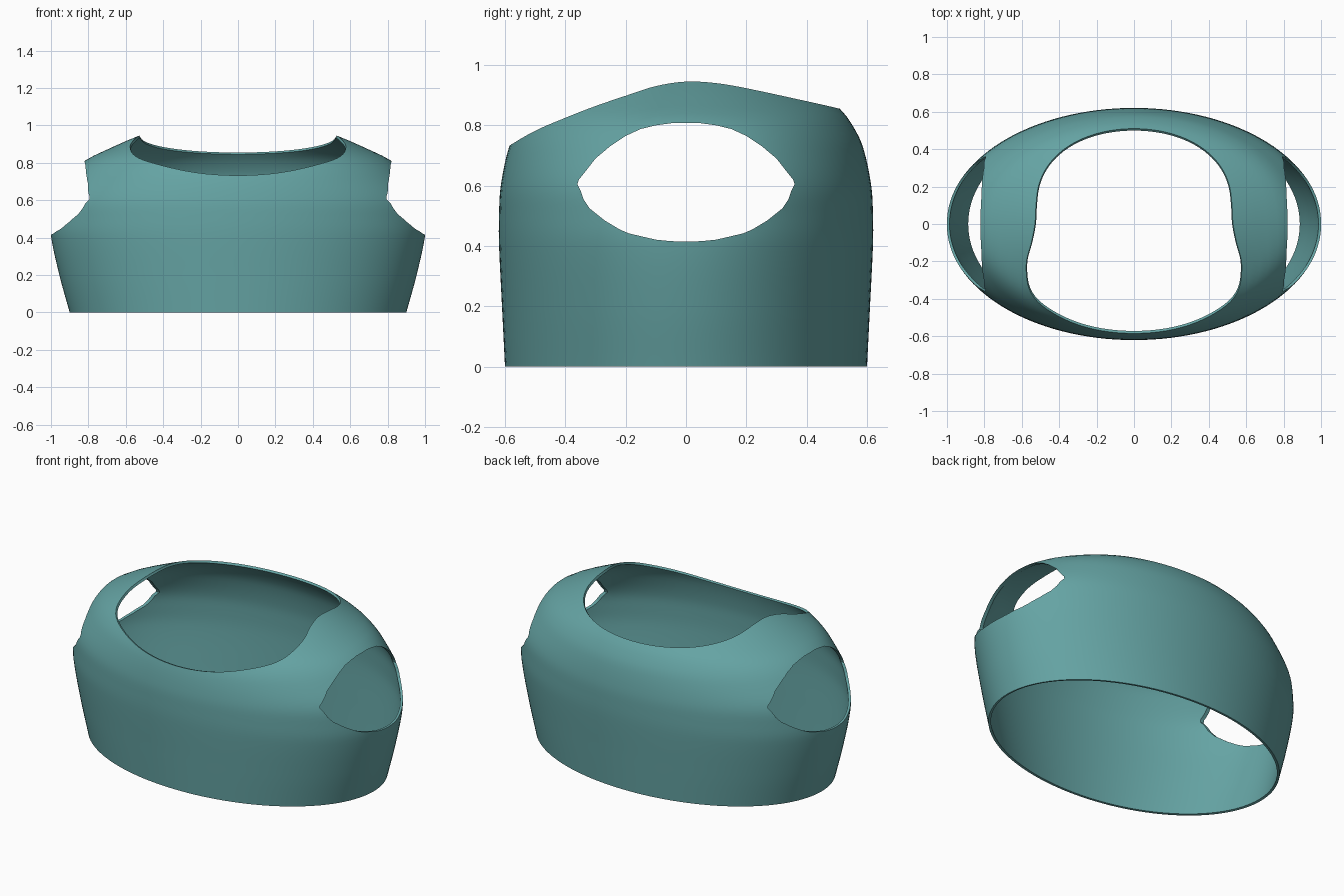
import bpy, bmesh, math

if "Cube" in bpy.data.objects:
    bpy.data.objects.remove(bpy.data.objects["Cube"])

# Body half-width / half-depth by height, and neckline height by depth
WIDTH = [(0, .9), (.2, .955), (.41, 1.0), (.5, 1.0), (.6, .985), (.7, .92),
         (.81, .82), (.88, .68), (.945, .53), (1.0, .38)]
DEPTH = [(0, .6), (.2, .61), (.41, .62), (.5, .62), (.6, .614), (.73, .586),
         (.8, .552), (.855, .51), (.9, .45), (.945, .38), (1.0, .28)]
NECK = [(-.65, .69), (-.585, .733), (-.5, .782), (-.4, .825), (-.3, .864), (-.2, .898),
        (-.1, .93), (0, .945), (.1, .94), (.2, .923), (.4, .88), (.51, .855), (.65, .82)]
# Upper-to-lower half outline of the armhole (y, z)
ARM = [(0, .808), (.05, .807), (.1, .8), (.15, .788), (.2, .765), (.25, .732), (.3, .69),
       (.335, .645), (.355, .62), (.36, .605), (.35, .585), (.34, .555), (.32, .525),
       (.27, .485), (.22, .455), (.19, .442), (.1, .421), (.05, .416), (0, .415)]


def smooth(table, x):
    """Cubic Hermite lookup in a table."""
    n = len(table)
    x = min(max(x, table[0][0]), table[-1][0])
    i = max(k for k in range(n - 1) if table[k][0] <= x)

    def slope(k):
        a, b = table[max(k - 1, 0)], table[min(k + 1, n - 1)]
        return (b[1] - a[1]) / (b[0] - a[0])
    (x0, y0), (x1, y1) = table[i], table[i + 1]
    h = x1 - x0
    t = (x - x0) / h
    return (y0 * (1 + 2 * t) * (1 - t) ** 2 + y1 * t * t * (3 - 2 * t)
            + h * slope(i) * t * (1 - t) ** 2 + h * slope(i + 1) * t * t * (t - 1))


def neck_height(s):
    lo, hi = .6, 1.0
    for _ in range(30):
        z = (lo + hi) / 2
        if z < smooth(NECK, smooth(DEPTH, z) * s):
            lo = z
        else:
            hi = z
    return lo


def make_object(name, bm):
    bmesh.ops.recalc_face_normals(bm, faces=bm.faces)
    mesh = bpy.data.meshes.new(name)
    bm.to_mesh(mesh)
    bm.free()
    ob = bpy.data.objects.new(name, mesh)
    bpy.context.collection.objects.link(ob)
    return ob


# Torso shell: elliptical rings that end on the neckline
SEG, ROWS = 128, 36
bm = bmesh.new()
cols = []
for i in range(SEG):
    a = 2 * math.pi * i / SEG
    top = neck_height(math.sin(a))
    cols.append([bm.verts.new((smooth(WIDTH, z) * math.cos(a), smooth(DEPTH, z) * math.sin(a), z))
                 for z in (top * r / ROWS for r in range(ROWS + 1))])
for i in range(SEG):
    c, d = cols[i], cols[(i + 1) % SEG]
    for r in range(ROWS):
        bm.faces.new((c[r], d[r], d[r + 1], c[r + 1]))
vest = make_object("vest_body", bm)
solid = vest.modifiers.new("thickness", 'SOLIDIFY')
solid.thickness = .014
solid.offset = -1

# Armhole cutter: one prism through both sides
bm = bmesh.new()
outline = ARM + [(-y, z) for y, z in ARM[-2:0:-1]]
face = bm.faces.new([bm.verts.new((-1.3, y, z)) for y, z in outline])
ext = bmesh.ops.extrude_face_region(bm, geom=[face])
bmesh.ops.translate(bm, vec=(2.6, 0, 0),
                    verts=[v for v in ext["geom"] if isinstance(v, bmesh.types.BMVert)])
cutter = make_object("armhole_cutter", bm)
cutter.hide_render = True

cut = vest.modifiers.new("armholes", 'BOOLEAN')
cut.operation = 'DIFFERENCE'
cut.solver = 'EXACT'
cut.object = cutter

# Apply the modifiers and remove the helper
bpy.context.view_layer.objects.active = vest
vest.select_set(True)
for name in ("thickness", "armholes"):
    bpy.ops.object.modifier_apply(modifier=name)
bpy.data.objects.remove(cutter)
bpy.ops.object.shade_smooth_by_angle(angle=math.radians(35))

# Teal cloth
mat = bpy.data.materials.new("teal_cloth")
mat.diffuse_color = (.13, .37, .37, 1)
mat.use_nodes = True
mat.node_tree.nodes["Principled BSDF"].inputs["Base Color"].default_value = mat.diffuse_color
vest.data.materials.clear()
vest.data.materials.append(mat)
